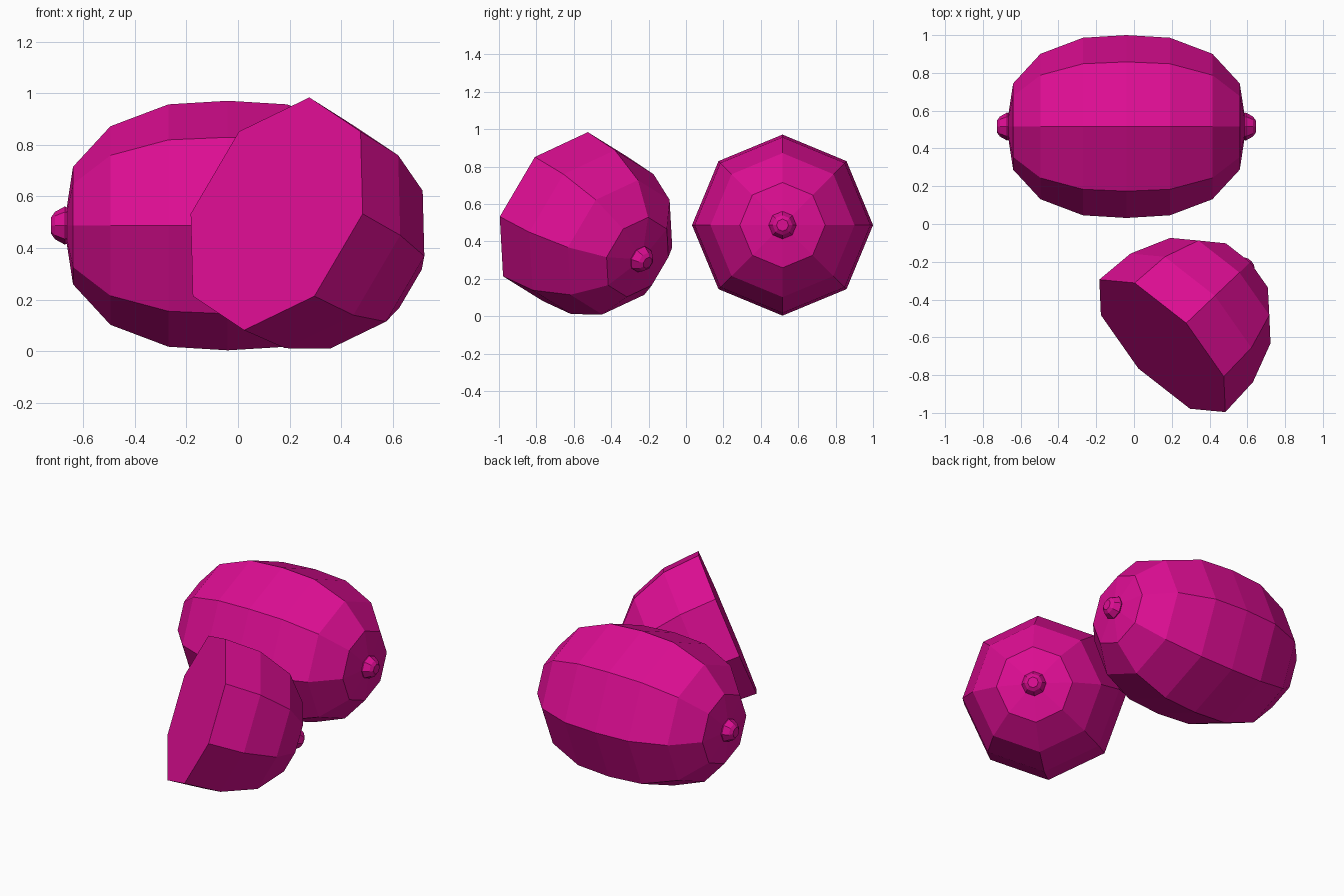
import bpy, bmesh, math
from mathutils import Matrix, Vector

if "Cube" in bpy.data.objects:
    bpy.data.objects.remove(bpy.data.objects["Cube"])

SIDES = 8
R = 0.484
skin = bpy.data.materials.new("magenta_skin")
skin.diffuse_color = (0.72, 0.004, 0.29, 1)
skin.use_nodes = True
skin.node_tree.nodes["Principled BSDF"].inputs["Base Color"].default_value = skin.diffuse_color


def lathe(name, profile, matrix):
    """Revolve (distance along x, radius) points into a closed flat-faced solid."""
    bm = bmesh.new()
    rings = []
    for d, r in profile:
        if r == 0:
            rings.append([bm.verts.new((d, 0, 0))])
        else:
            rings.append([bm.verts.new((d, r * math.cos(k * math.tau / SIDES),
                                        r * math.sin(k * math.tau / SIDES)))
                          for k in range(SIDES)])
    for a, b in zip(rings, rings[1:]):
        for k in range(SIDES):
            quad = [a[k % len(a)], a[(k + 1) % len(a)],
                    b[(k + 1) % len(b)], b[k % len(b)]]
            bm.faces.new(list(dict.fromkeys(quad)))
    for ring in (rings[0], rings[-1]):
        if len(ring) > 1:
            bm.faces.new(ring)
    bmesh.ops.recalc_face_normals(bm, faces=bm.faces)
    mesh = bpy.data.meshes.new(name)
    bm.to_mesh(mesh)
    bm.free()
    mesh.materials.append(skin)
    obj = bpy.data.objects.new(name, mesh)
    obj.matrix_world = matrix
    bpy.context.collection.objects.link(obj)
    return obj


# Half of the fruit outline from the equator to the pole, and the end nub
half = [(0, R), (0.23, 0.47), (0.455, 0.385), (0.60, 0.228), (0.635, 0)]
nub = [(0.60, 0.06), (0.632, 0.074), (0.67, 0.053), (0.685, 0.032)]

# Whole fruit lying along x, with a nub at each end
whole = Matrix.Translation((-0.04, 0.516, 0.487))
lathe("whole_fruit", [(-d, r) for d, r in reversed(half[1:])] + half, whole)
for side, label in ((1, "right"), (-1, "left")):
    lathe("whole_fruit_nub_" + label, [(side * d, r) for d, r in nub], whole)

# Cut half fruit, tilted, with its flat cut facing front and up
axis = Vector((0.676, 0.643, -0.361)).normalized()
across = Vector((0.689, -0.725, 0)).normalized()
up = axis.cross(across).normalized()
across = up.cross(axis)
tilt = Matrix((axis, across, up)).transposed().to_4x4()
cut = Matrix.Translation((0.15, -0.645, 0.5325)) @ tilt
lathe("half_fruit", half, cut)
lathe("half_fruit_nub", nub, cut)
